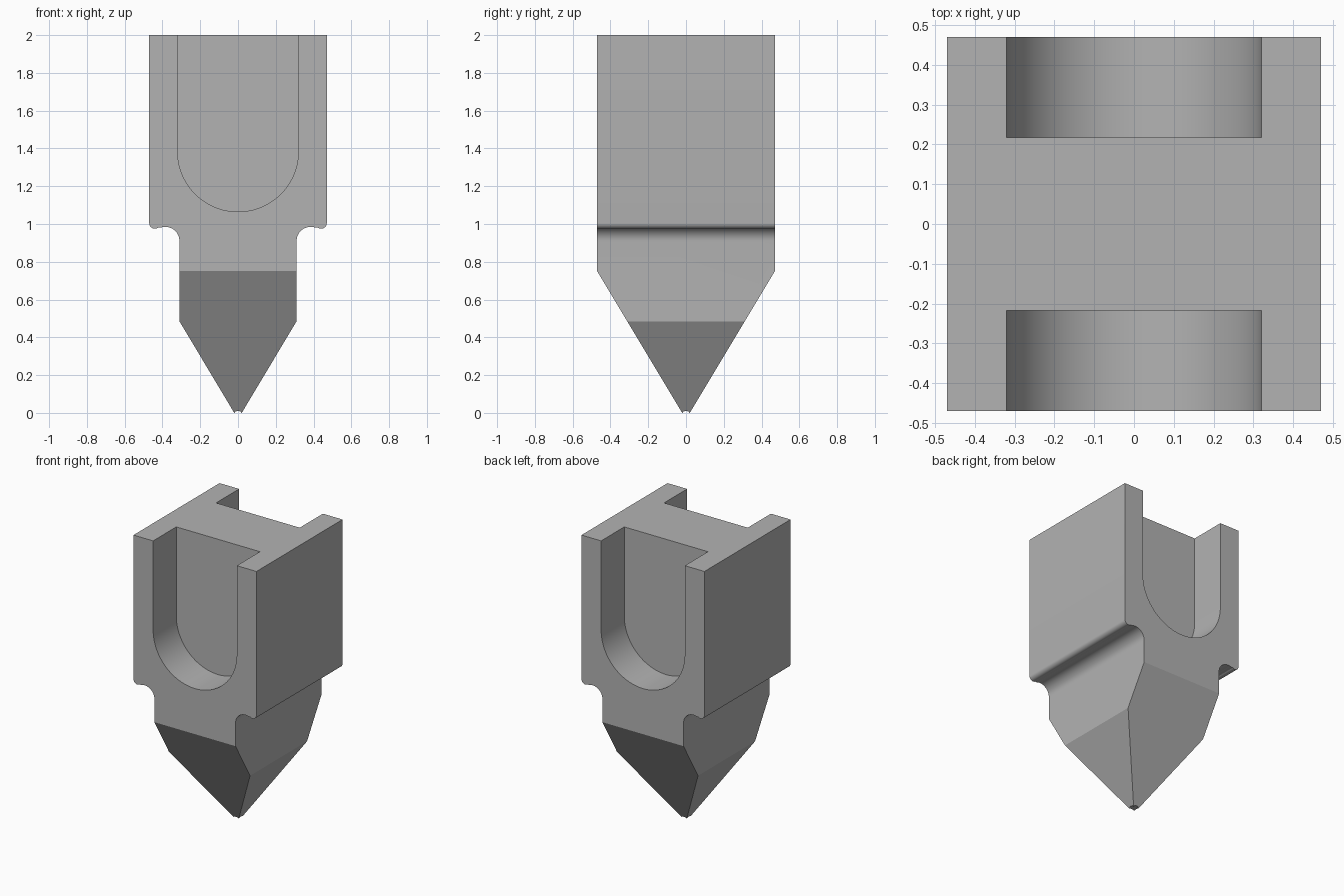
import bpy
import bmesh
from math import cos, sin, radians

cube = bpy.data.objects.get("Cube")
if cube:
    bpy.data.objects.remove(cube, do_unlink=True)

grey = bpy.data.materials.new("plain grey")
grey.use_nodes = True
colour = (0.45, 0.45, 0.45, 1)
grey.diffuse_color = colour
grey.node_tree.nodes["Principled BSDF"].inputs["Base Color"].default_value = colour


def arc(cx, cz, r, start, end, steps):
    angles = [radians(start + (end - start) * i / steps) for i in range(steps + 1)]
    return [(cx + r * cos(a), cz + r * sin(a)) for a in angles]


def prism(name, outline, low, high, axis):
    """Extrude an outline (u, z) along the x or y axis."""
    bm = bmesh.new()
    place = (lambda u, z: (u, low, z)) if axis == "y" else (lambda u, z: (low, u, z))
    face = bm.faces.new([bm.verts.new(place(u, z)) for u, z in outline])
    moved = bmesh.ops.extrude_face_region(bm, geom=[face])["geom"]
    depth = high - low
    shift = (0, depth, 0) if axis == "y" else (depth, 0, 0)
    bmesh.ops.translate(bm, vec=shift, verts=[v for v in moved if isinstance(v, bmesh.types.BMVert)])
    bmesh.ops.recalc_face_normals(bm, faces=bm.faces)
    mesh = bpy.data.meshes.new(name)
    bm.to_mesh(mesh)
    bm.free()
    mesh.materials.append(grey)
    obj = bpy.data.objects.new(name, mesh)
    bpy.context.collection.objects.link(obj)
    return obj


def mirrored(half):
    """Close a right-hand outline, listed bottom to top, with its mirror image."""
    return half + [(-u, z) for u, z in reversed(half)]


# Tip dimple shared by both outlines: right half of a shallow arch
tip = [(0.006, 0.009), (0.015, 0.006), (0.02, 0)]

# Front outline: tapered point, neck, undercut groove and rounded lip
front = tip + [(0.31, 0.485)]
front += arc(0.385, 0.91, 0.075, 180, 70, 14)
front += arc(0.44, 1.005, 0.03, 235, 360, 10)
front += [(0.47, 2)]
body = prism("pointed_block", mirrored(front), -0.6, 0.6, "y")

# Side outline: tapers the front and back to the point
side = tip + [(0.47, 0.75), (0.47, 2.2)]
taper = prism("taper_cutter", mirrored(side), -0.7, 0.7, "x")
cutters = [(taper, "INTERSECT")]

# Round-bottomed slots in the front and back
slot = arc(0, 1.385, 0.32, 180, 360, 48) + [(0.32, 2.2), (-0.32, 2.2)]
for label, low, high in (("front", -0.8, -0.217), ("back", 0.217, 0.8)):
    cutters.append((prism(label + "_slot_cutter", slot, low, high, "y"), "DIFFERENCE"))

bpy.context.view_layer.objects.active = body
body.select_set(True)
for cutter, operation in cutters:
    mod = body.modifiers.new(cutter.name, "BOOLEAN")
    mod.operation = operation
    mod.solver = "EXACT"
    mod.object = cutter
    bpy.ops.object.modifier_apply(modifier=mod.name)
    bpy.data.objects.remove(cutter, do_unlink=True)

bpy.ops.object.shade_smooth_by_angle(angle=radians(25))
